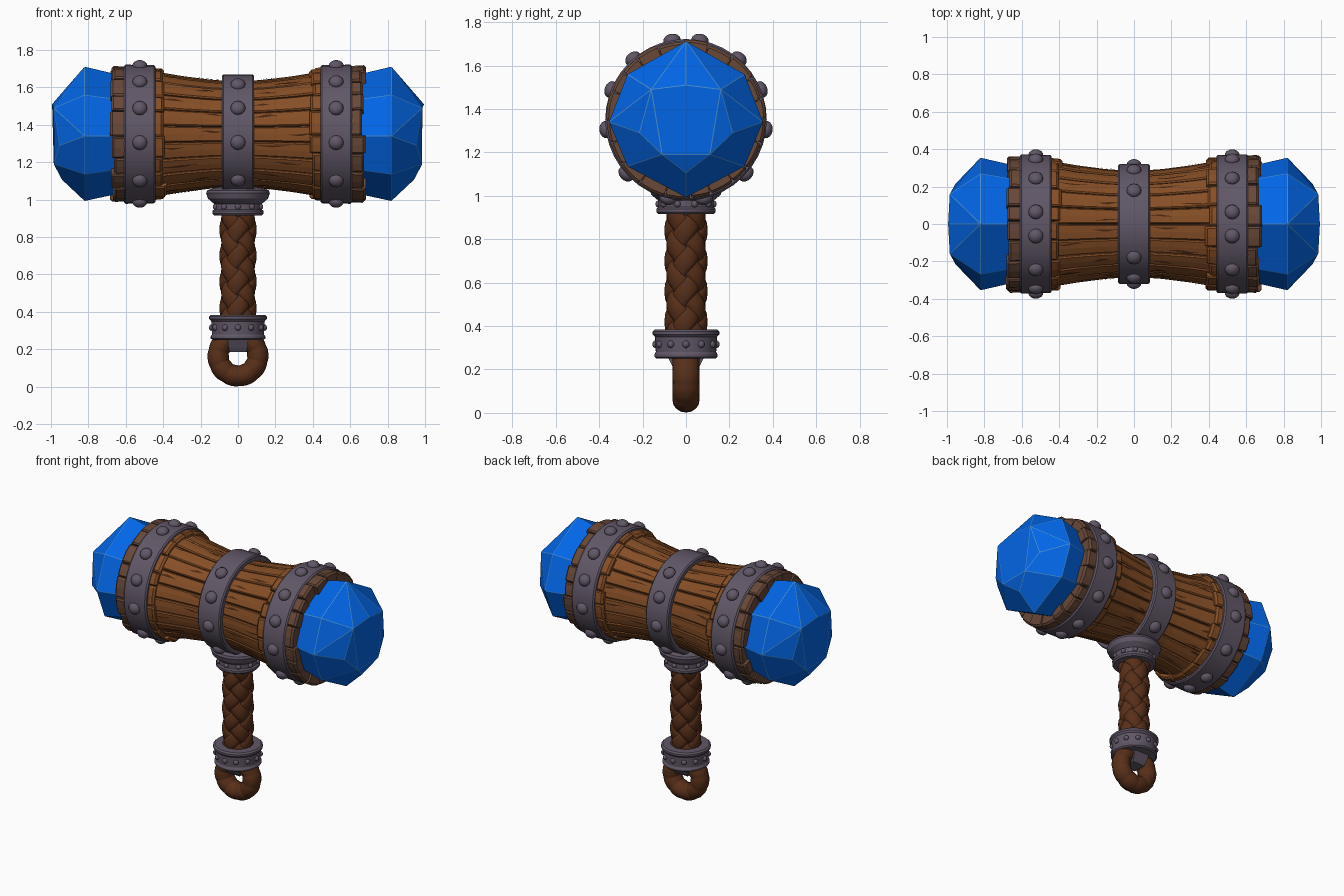
import bpy, bmesh, math, random
from mathutils import Vector

if "Cube" in bpy.data.objects:
    bpy.data.objects.remove(bpy.data.objects["Cube"])

random.seed(4)
CZ = 1.35          # height of the head axis
TAU = 2 * math.pi


def mat(name, rgb):
    m = bpy.data.materials.new(name)
    lin = [(c / 255 / 12.92) if c < 10 else ((c / 255 + 0.055) / 1.055) ** 2.4 for c in rgb]
    m.diffuse_color = (*lin, 1)
    m.use_nodes = True
    m.node_tree.nodes["Principled BSDF"].inputs["Base Color"].default_value = m.diffuse_color
    return m


WOOD = mat("wood", (134, 78, 38))
RIM = mat("rim wood", (104, 72, 56))
DARK = mat("dark cracks", (72, 38, 16))
IRON = mat("iron", (97, 87, 103))
LEATHER = mat("leather", (88, 47, 25))
GEM = mat("blue gem", (2, 105, 238))
EDGE = mat("gem edge", (70, 140, 205))


def finish(name, bm, mats, smooth=None, recalc=True):
    if recalc:
        bmesh.ops.recalc_face_normals(bm, faces=bm.faces[:])
    me = bpy.data.meshes.new(name)
    bm.to_mesh(me)
    bm.free()
    for m in mats:
        me.materials.append(m)
    if smooth:
        for p in me.polygons:
            p.use_smooth = True
        me.set_sharp_from_angle(angle=math.radians(smooth))
    ob = bpy.data.objects.new(name, me)
    bpy.context.collection.objects.link(ob)
    return ob


def polar(x, r, a):
    """Point around the head axis; angle 0 is straight up."""
    return Vector((x, r * math.sin(a), CZ + r * math.cos(a)))


def upright(h, r, a):
    """Point around the handle axis."""
    return Vector((r * math.sin(a), -r * math.cos(a), h))


def skin(bm, rings, close=False):
    """Join rings of points into a tube, capped or closed on itself."""
    vs = [[bm.verts.new(p) for p in ring] for ring in rings]
    n = len(vs[0])
    for i in range(len(vs) if close else len(vs) - 1):
        a, b = vs[i], vs[(i + 1) % len(vs)]
        for j in range(n):
            bm.faces.new((a[j], a[(j + 1) % n], b[(j + 1) % n], b[j]))
    if not close:
        bm.faces.new(vs[0])
        bm.faces.new(vs[-1])


def lathe(name, profile, place, material, segs=40):
    """Spin a closed (height, radius) profile."""
    bm = bmesh.new()
    skin(bm, [[place(h, r, TAU * i / segs) for h, r in profile] for i in range(segs)], True)
    return finish(name, bm, [material], 30)


def rivets(name, items, size, height):
    """Domed studs: items are (centre, outward direction)."""
    bm = bmesh.new()
    for c, d in items:
        q = Vector((0, 0, 1)).rotation_difference(d)
        made = bmesh.ops.create_uvsphere(bm, u_segments=12, v_segments=8, radius=1)
        for v in made["verts"]:
            v.co = c + q @ Vector((v.co.x * size, v.co.y * size, v.co.z * height))
    finish(name, bm, [IRON], 50)


def stave(bm, xs, a0, a1, rad, inner):
    """Curved plank with chamfered long edges."""
    d = (a1 - a0) * 0.08
    rings = []
    for x in xs:
        r = rad(x)
        rings.append([polar(x, inner, a0), polar(x, r - .006, a0), polar(x, r, a0 + d),
                      polar(x, r, (a0 + a1) / 2), polar(x, r, a1 - d),
                      polar(x, r - .006, a1), polar(x, inner, a1)])
    skin(bm, rings)


def waist(x):
    return 0.282 + 0.046 * (abs(x) / 0.4) ** 1.5


# Barrel staves with dark cracks
N = 22
bm, cracks = bmesh.new(), bmesh.new()
for i in range(N):
    a0, a1 = TAU * i / N + .006, TAU * (i + 1) / N - .006
    off = random.uniform(-.003, .003)
    stave(bm, [-.45 + .15 * k for k in range(7)], a0, a1, lambda x: waist(x) + off, .2)
    for side in (-1, 1):
        a = random.uniform(a0 + .05, a1 - .05)
        length = random.uniform(.08, .2)
        x0 = random.choice((.085, .41 - length, random.uniform(.09, .2)))
        w = random.uniform(.012, .024)
        top, bot = [], []
        for t in (0, .25, .5, .75, 1):
            x = x0 + length * t
            hw = w * (1 - abs(2 * t - 1)) + .002
            bend = .012 * math.sin(5 * t + i)
            r = waist(x) + off + .005
            top.append(cracks.verts.new(polar(side * x, r, a + bend + hw)))
            bot.append(cracks.verts.new(polar(side * x, r, a + bend - hw)))
        for j in range(4):
            f = cracks.faces.new((top[j], top[j + 1], bot[j + 1], bot[j]))
            f.normal_update()
            if f.normal.dot(polar(0, 1, a) - Vector((0, 0, CZ))) < 0:
                f.normal_flip()
finish("barrel_staves", bm, [WOOD])
finish("barrel_cracks", cracks, [DARK], recalc=False)
lathe("barrel_core", [(-.44, .02), (-.44, .29), (-.2, .272), (0, .262), (.2, .272), (.44, .29), (.44, .02)],
      polar, DARK, 44)

ANG_SIDE = (10, 41, 68, 97, 132, 167)
ANG_MID = (34, 64, 98, 140)


def ring_rivets(x, r, angles):
    out = []
    for g in angles:
        for s in (-1, 1):
            p = polar(x, r, s * math.radians(g))
            out.append((p, (p - Vector((x, 0, CZ))).normalized()))
    return out


for side, tag in ((-1, "left"), (1, "right")):
    # Jagged thick blocks that show on both sides of the iron band; outer half greyer
    bm = bmesh.new()
    n = 20
    cuts = [TAU * (i + random.uniform(-.2, .2)) / n for i in range(n)]
    cuts.append(cuts[0] + TAU)
    for i in range(n):
        xa, xb = random.uniform(.38, .405), random.uniform(.66, .685)
        o = random.uniform(-.008, .004)
        prof = {xa: .340 + o, xa + .012: .352 + o, .5: .358, xb - .012: .366 + o, xb: .354 + o}
        stave(bm, [side * x for x in prof], cuts[i] + .007, cuts[i + 1] - .007,
              lambda x: prof[abs(x)], .24)
    for f in bm.faces:
        f.material_index = int(abs(f.calc_center_median().x) > .52)
    finish(tag + "_rim_blocks", bm, [WOOD, RIM])
    lathe(tag + "_rim_core", [(side * x, r) for x, r in ((.42, .02), (.42, .335), (.65, .342), (.65, .02))],
          polar, DARK)

    # Iron band and its studs
    lathe(tag + "_band", [(side * x, r) for x, r in (
        (.44, .33), (.44, .361), (.449, .369), (.601, .372), (.61, .364), (.61, .33))], polar, IRON)
    rivets(tag + "_band_rivets", ring_rivets(side * .525, .372, ANG_SIDE), .04, .03)

    # Faceted gem: convex hull of base, girdle and crown points, with worn edges
    pts = [(.62, 0, .315), (.62, 0, -.315)]
    pts += [(.82, 0, .362), (.82, 0, -.358), (1.0, 0, .0), (.995, 0, .16), (.94, 0, -.245)]
    for s in (-1, 1):
        pts += [(.62, s * .235, .183), (.62, s * .309, -.009), (.62, s * .235, -.187),
                (.82, s * .27, .21), (.82, s * .355, -.01), (.82, s * .27, -.215),
                (.985, s * .16, .14), (.955, s * .215, -.06), (.985, s * .11, -.16)]
    bm = bmesh.new()
    for x, y, z in pts:
        bm.verts.new((side * x, y, CZ + z))
    bmesh.ops.convex_hull(bm, input=bm.verts[:])
    bmesh.ops.delete(bm, geom=[v for v in bm.verts if not v.link_faces], context='VERTS')
    bmesh.ops.dissolve_limit(bm, angle_limit=math.radians(13), verts=bm.verts[:], edges=bm.edges[:])
    bmesh.ops.recalc_face_normals(bm, faces=bm.faces[:])
    bmesh.ops.bevel(bm, geom=bm.edges[:], offset=.0025, segments=1, profile=.5,
                    affect='EDGES', material=1, clamp_overlap=True)
    finish(tag + "_gem", bm, [GEM, EDGE])

# Middle band
lathe("middle_band", [(-.085, .26), (-.085, .312), (-.077, .32), (.077, .32), (.085, .312), (.085, .26)],
      polar, IRON)
rivets("middle_band_rivets", ring_rivets(0, .32, ANG_MID), .04, .03)

# Collar under the head
lathe("collar", [(.915, .05), (.915, .128), (.925, .137), (.94, .137), (.948, .127), (.978, .127),
                 (.988, .14), (1.005, .16), (1.035, .17), (1.05, .165), (1.07, .10), (1.07, .05)], upright, IRON)


def stud_ring(z, r, n):
    return [(upright(z, r, TAU * k / n), upright(0, 1, TAU * k / n)) for k in range(n)]


rivets("collar_rivets", stud_ring(.962, .127, 10), .016, .014)

# Braided leather grip: opposing helical straps woven over and under
bm = bmesh.new()
n, turn, z0, z1, steps = 4, TAU / .56, .35, .94, 64
dz = (TAU / n) / (2 * turn)
for sgn in (1, -1):
    for k in range(n):
        def path(z):
            return upright(z, .081 + sgn * .007 * math.cos(math.pi * z / dz), sgn * turn * z + TAU * k / n)
        rings = []
        for i in range(steps + 1):
            z = z0 + (z1 - z0) * i / steps
            p = path(z)
            t = (path(z + .002) - path(z - .002)).normalized()
            out = Vector((p.x, p.y, 0)).normalized()
            w = t.cross(out).normalized()
            rings.append([p + w * u + out * v for u, v in (
                (-.044, -.012), (-.041, -.001), (-.024, .009), (0, .012), (.024, .009),
                (.041, -.001), (.044, -.012), (0, -.012))])
        skin(bm, rings)
finish("braided_grip", bm, [LEATHER], 50)
lathe("grip_core", [(.33, .01), (.33, .08), (.95, .08), (.95, .01)], upright, LEATHER, 24)

# Pommel cap
lathe("pommel", [(.25, .03), (.25, .135), (.258, .146), (.268, .146), (.28, .139), (.35, .143),
                 (.362, .154), (.375, .154), (.384, .144), (.384, .03)], upright, IRON)
rivets("pommel_rivets", stud_ring(.316, .141, 12), .017, .014)

# Clasp holding the ring
bm = bmesh.new()
skin(bm, [[Vector((sx * x, sy * y, z)) for sx, sy in ((-1, -1), (1, -1), (1, 1), (-1, 1))]
          for z, x, y in ((.185, .045, .045), (.21, .052, .06), (.26, .056, .085))])
finish("ring_clasp", bm, [IRON])

# Leather hanging ring, pinched where the wraps meet
bm = bmesh.new()
rings = []
for i in range(80):
    a = TAU * i / 80
    m = .057 - .003 * abs(math.cos(a * 5 + .4)) ** 8
    ring = []
    for j in range(16):
        b = TAU * j / 16
        rr = .106 + m * math.cos(b)
        ring.append(Vector((rr * math.sin(a), 1.1 * m * math.sin(b), .164 + rr * math.cos(a))))
    rings.append(ring)
skin(bm, rings, True)
finish("hanging_ring", bm, [LEATHER], 60)
